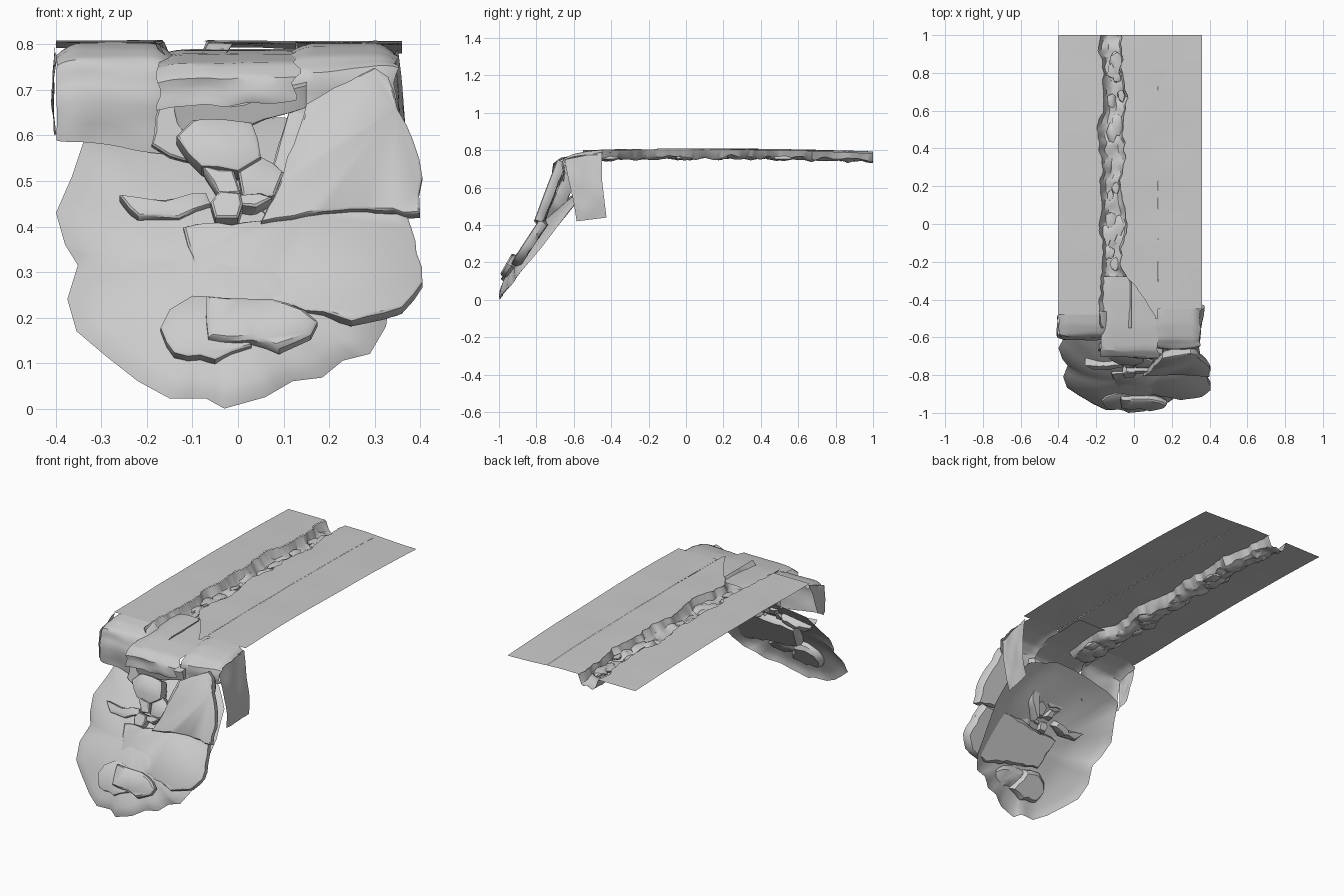
import bpy, bmesh, math, random
from mathutils import Vector, noise

random.seed(4)


def n3(x, y, z, s):
    return noise.noise(Vector((x * s + 3.1, y * s + 7.7, z * s)))


def finish(name, bm, angle=35):
    bmesh.ops.remove_doubles(bm, verts=bm.verts, dist=0.0003)
    bmesh.ops.recalc_face_normals(bm, faces=bm.faces)
    me = bpy.data.meshes.new(name)
    bm.to_mesh(me)
    bm.free()
    ob = bpy.data.objects.new(name, me)
    bpy.context.collection.objects.link(ob)
    bpy.ops.object.select_all(action='DESELECT')
    bpy.context.view_layer.objects.active = ob
    ob.select_set(True)
    bpy.ops.object.shade_smooth_by_angle(angle=math.radians(angle))
    return ob


def sheet(name, nu, nv, f, angle=35):
    """Surface grid from f(u, v)"""
    bm = bmesh.new()
    g = [[bm.verts.new(f(i / nu, j / nv)) for j in range(nv + 1)] for i in range(nu + 1)]
    for i in range(nu):
        for j in range(nv):
            bm.faces.new((g[i][j], g[i + 1][j], g[i + 1][j + 1], g[i][j + 1]))
    return finish(name, bm, angle)


def along(pts, t):
    """Point on a polyline at t in 0..1"""
    k = min(int(t * (len(pts) - 1)), len(pts) - 2)
    return Vector(pts[k]).lerp(Vector(pts[k + 1]), t * (len(pts) - 1) - k)


def slab(name, outline, top, bottom, thick=0.05, xs=0.0, rough=0.005, bevel=0.005):
    """Broken slab: outline in (x, z), front face on the line top->bottom in (y, z)"""
    k = (top[0] - bottom[0]) / (top[1] - bottom[1])
    nrm = Vector((0, 1, -k)).normalized()
    ring = []
    for i, a in enumerate(outline):
        b = outline[(i + 1) % len(outline)]
        m = max(1, int((Vector(b) - Vector(a)).length / 0.03))
        for j in range(m):
            p = Vector(a).lerp(Vector(b), j / m)
            r = rough if j else 0
            ring.append(p + Vector((random.uniform(-r, r), random.uniform(-r, r))))
    c = sum(ring, Vector((0, 0))) / len(ring)
    bm = bmesh.new()
    rings = []
    for inset, d in ((bevel, 0), (0, bevel * 0.8), (0.0, thick * 0.6), (bevel * 3, thick)):
        row = []
        for p in ring:
            q = p + (c - p).normalized() * inset
            y = bottom[0] + k * (q.y - bottom[1]) + xs * (q.x - c.x)
            w = random.uniform(-rough, rough) * 0.8 if d > 0.01 else 0
            row.append(bm.verts.new(Vector((q.x, y, q.y)) + nrm * (d + w)))
        rings.append(row)
    n = len(ring)
    for a, b in zip(rings, rings[1:]):
        for i in range(n):
            bm.faces.new((a[i], a[(i + 1) % n], b[(i + 1) % n], b[i]))
    bm.faces.new(rings[0])
    bm.faces.new(rings[-1])
    return finish(name, bm, 40)


# Road deck: three thin strips with a ragged crack
def deck_z(x, y):
    return 0.808 - 0.025 * max(0, y - 0.2) ** 2 - 0.012 * max(0, -y - 0.1) \
        - 0.03 * max(0, x - 0.05) * max(0, y + 0.3) + 0.003 * n3(x, y, 0, 4)


def crack_l(y):
    return -0.175 + 0.03 * n3(0.5, y, 0, 7) + 0.012 * n3(1, y, 2, 25)


def crack_r(y):
    w = -0.06 + 0.035 * n3(2.5, y, 1, 5) + 0.012 * n3(3, y, 2, 25)
    return min(0.11, w + 0.62 * max(0, -y - 0.22))


def strip(name, xa, xb, y0):
    def f(u, v):
        y = y0 + (1 - y0) * v
        x = xa(y) + (xb(y) - xa(y)) * u
        return (x, y, deck_z(x, y))
    sheet(name, 8, 90, f)


strip("deck_left", lambda y: -0.40, crack_l, -0.48)
strip("deck_middle", crack_r, lambda y: 0.127, -0.5)
strip("deck_right", lambda y: 0.128 + 0.003 * max(0, n3(4, y, 0, 9)), lambda y: 0.36, -0.45)


# Rubble filling the crack below the deck
def rubble(u, v):
    y = -0.55 + 1.55 * v
    a, b = crack_l(y), min(crack_r(y), -0.02) + 0.008
    x = a + (b - a) * u + (0.012 * n3(u * 3, y, 5, 18) if 0 < u < 1 else 0)
    d = 0.035 * math.sin(math.pi * u) ** 0.6 if 0 < u < 1 else 0
    d += 0.002 if u in (0, 1) else 0.02 * (1 + n3(x * 2, y, 9, 16))
    return (x, y, deck_z(x, y) - max(0, d))


sheet("crack_rubble", 7, 90, rubble, 35)
for i in range(24):
    y = random.uniform(-0.5, 0.96)
    s = random.uniform(0.02, 0.042)
    bm = bmesh.new()
    bmesh.ops.create_icosphere(bm, subdivisions=1, radius=s)
    t = random.uniform(0.2, 0.8)
    for v in bm.verts:
        v.co *= random.uniform(0.7, 1.15)
        v.co.z *= 0.5
        v.co.y *= 1.7
        v.co += Vector((crack_l(y) * (1 - t) + min(crack_r(y), -0.03) * t, y, 0.762))
    finish("crack_stone_%d" % i, bm, 45)


# Bent front lips of the road
def lip(name, prof, x0, x1, round_l=0.0, round_r=0.0, ragged=0.02, slant=0.0, edge=0.02):
    def f(u, v):
        p = along(prof, v)
        x = x0 + (x1 - x0) * u + edge * n3(u, v * 2, 3, 4) * (1 if u in (0, 1) else 0.4)
        drop = round_l * max(0, 1 - u * 5) ** 2 + round_r * max(0, u * 5 - 4) ** 2
        w = 0.015 * n3(x, v, 1, 7)
        end = v ** 4 * (ragged * n3(x, 0, 8, 14) + slant * u)
        return (x, p.x + w * v * 1.5 + drop * 0.5 * v, p.y - drop * (1 - v) + w * 0.5 * v + end)
    ob = sheet(name, 18, 20, f, 50)
    m = ob.modifiers.new("smooth", 'SMOOTH')
    m.iterations = 3


lip("lip_left", [(-0.46, 0.804), (-0.53, 0.792), (-0.59, 0.77), (-0.615, 0.70), (-0.60, 0.59)],
    -0.402, -0.14, 0.03, 0.03, 0.006, -0.04, 0.01)
lip("lip_centre", [(-0.27, 0.79), (-0.40, 0.787), (-0.54, 0.778), (-0.67, 0.758), (-0.71, 0.72), (-0.70, 0.65)],
    -0.18, 0.135, 0.02, 0.0, 0.02, 0.03, 0.04)
lip("lip_right", [(-0.44, 0.803), (-0.53, 0.795), (-0.61, 0.775), (-0.66, 0.74), (-0.66, 0.62)],
    0.115, 0.352, 0.02, 0.03, 0.02, 0.06)


# Flaps hanging down at the deck sides
def flap(name, x, front, back):
    def f(u, v):
        p = along(front, v).lerp(along(back, v), u)
        s = 0.02 * math.sin(v * 2.5) - 0.02 * (1 - u) if x > 0 else -0.006 * math.sin(v * 3)
        return (x + s + 0.006 * n3(u, v, 0, 3), p.x, p.y)
    sheet(name, 10, 14, f, 50)


flap("side_flap_right", 0.352, [(-0.65, 0.75), (-0.63, 0.65), (-0.60, 0.52), (-0.585, 0.42)],
     [(-0.45, 0.79), (-0.45, 0.65), (-0.435, 0.52), (-0.425, 0.44)])
flap("side_flap_left", -0.401, [(-0.60, 0.75), (-0.60, 0.60)], [(-0.47, 0.80), (-0.54, 0.62)])

# Sloping mound of earth, bulging forward
rim = [(-0.03, 0.0), (0.06, 0.025), (0.12, 0.06), (0.185, 0.068), (0.23, 0.105), (0.29, 0.12),
       (0.325, 0.18), (0.34, 0.28), (0.35, 0.40), (0.33, 0.52), (0.25, 0.60), (0.1, 0.64),
       (-0.1, 0.63), (-0.25, 0.61), (-0.34, 0.585), (-0.365, 0.51), (-0.40, 0.43), (-0.38, 0.36),
       (-0.352, 0.315), (-0.375, 0.24), (-0.355, 0.17), (-0.29, 0.115), (-0.22, 0.06), (-0.15, 0.022),
       (-0.07, 0.022), (-0.03, 0.0)]


def mound(u, v):
    p = Vector((-0.03, 0.34)).lerp(along(rim, u), v)
    y = -1 + 0.80 * p.y - 0.105 * (1 - v ** 2) ** 0.8 + 0.012 * n3(p.x, p.y, 0, 6)
    return (p.x, max(-1, y), p.y)


sheet("earth_mound", 50, 14, mound, 60)

# Collapsed slabs lying on the slope
slab("slab_upper", [(0.15, 0.67), (0.30, 0.75), (0.33, 0.73), (0.35, 0.66), (0.385, 0.59), (0.405, 0.51),
                    (0.40, 0.43), (0.25, 0.44), (0.05, 0.41), (0.10, 0.52)],
     (-0.69, 0.74), (-0.805, 0.43), 0.05, -0.03)
slab("slab_lower", [(-0.12, 0.40), (0.05, 0.415), (0.22, 0.44), (0.37, 0.43), (0.39, 0.37), (0.405, 0.28),
                    (0.36, 0.225), (0.25, 0.195), (0.12, 0.23), (-0.08, 0.26)],
     (-0.78, 0.43), (-0.93, 0.20), 0.05, -0.02)
slab("slab_bottom", [(-0.07, 0.25), (0.03, 0.245), (0.11, 0.235), (0.175, 0.195), (0.16, 0.165),
                     (0.09, 0.135), (0.03, 0.155), (-0.065, 0.16)],
     (-0.93, 0.25), (-0.99, 0.145), 0.05, 0, 0.005, 0.01)
slab("slab_bottom_left", [(-0.10, 0.25), (-0.02, 0.24), (0.03, 0.14), (-0.05, 0.11), (-0.14, 0.125),
                          (-0.17, 0.18), (-0.15, 0.22)], (-0.905, 0.25), (-0.985, 0.12), 0.05)

# Smaller broken pieces between road and slope
slab("chunk_main", [(-0.135, 0.60), (-0.10, 0.635), (0.03, 0.63), (0.05, 0.555), (0.0, 0.525), (-0.08, 0.535)],
     (-0.69, 0.64), (-0.75, 0.53), 0.08)
slab("chunk_right", [(0.0, 0.525), (0.05, 0.555), (0.10, 0.52), (0.08, 0.47), (0.01, 0.47)],
     (-0.72, 0.55), (-0.77, 0.46), 0.07)
slab("chunk_left", [(-0.08, 0.535), (-0.01, 0.525), (0.005, 0.475), (-0.04, 0.47)],
     (-0.73, 0.55), (-0.77, 0.46), 0.07)
slab("chunk_low", [(-0.06, 0.455), (-0.04, 0.48), (0.005, 0.475), (0.01, 0.45), (0.0, 0.42), (-0.05, 0.42)],
     (-0.785, 0.48), (-0.815, 0.42), 0.06)
slab("shard_left", [(-0.26, 0.47), (-0.16, 0.46), (-0.07, 0.475), (-0.06, 0.45), (-0.13, 0.42), (-0.22, 0.425)],
     (-0.745, 0.475), (-0.775, 0.42), 0.06)
slab("shard_right", [(0.0, 0.47), (0.05, 0.475), (0.075, 0.465), (0.04, 0.445), (0.0, 0.45)],
     (-0.775, 0.475), (-0.80, 0.44), 0.05)
slab("shard_far_left", [(-0.17, 0.70), (-0.125, 0.71), (-0.13, 0.63), (-0.08, 0.54), (-0.15, 0.555), (-0.19, 0.58)],
     (-0.65, 0.71), (-0.68, 0.55), 0.05)
slab("shard_under_lip", [(-0.14, 0.69), (-0.02, 0.665), (0.15, 0.71), (0.15, 0.66), (0.03, 0.62), (-0.13, 0.61)],
     (-0.69, 0.71), (-0.67, 0.63), 0.06)
slab("wedge_right", [(0.12, 0.68), (0.17, 0.68), (0.13, 0.5), (0.06, 0.43), (0.05, 0.44), (0.08, 0.55)],
     (-0.65, 0.67), (-0.76, 0.43), 0.07)
